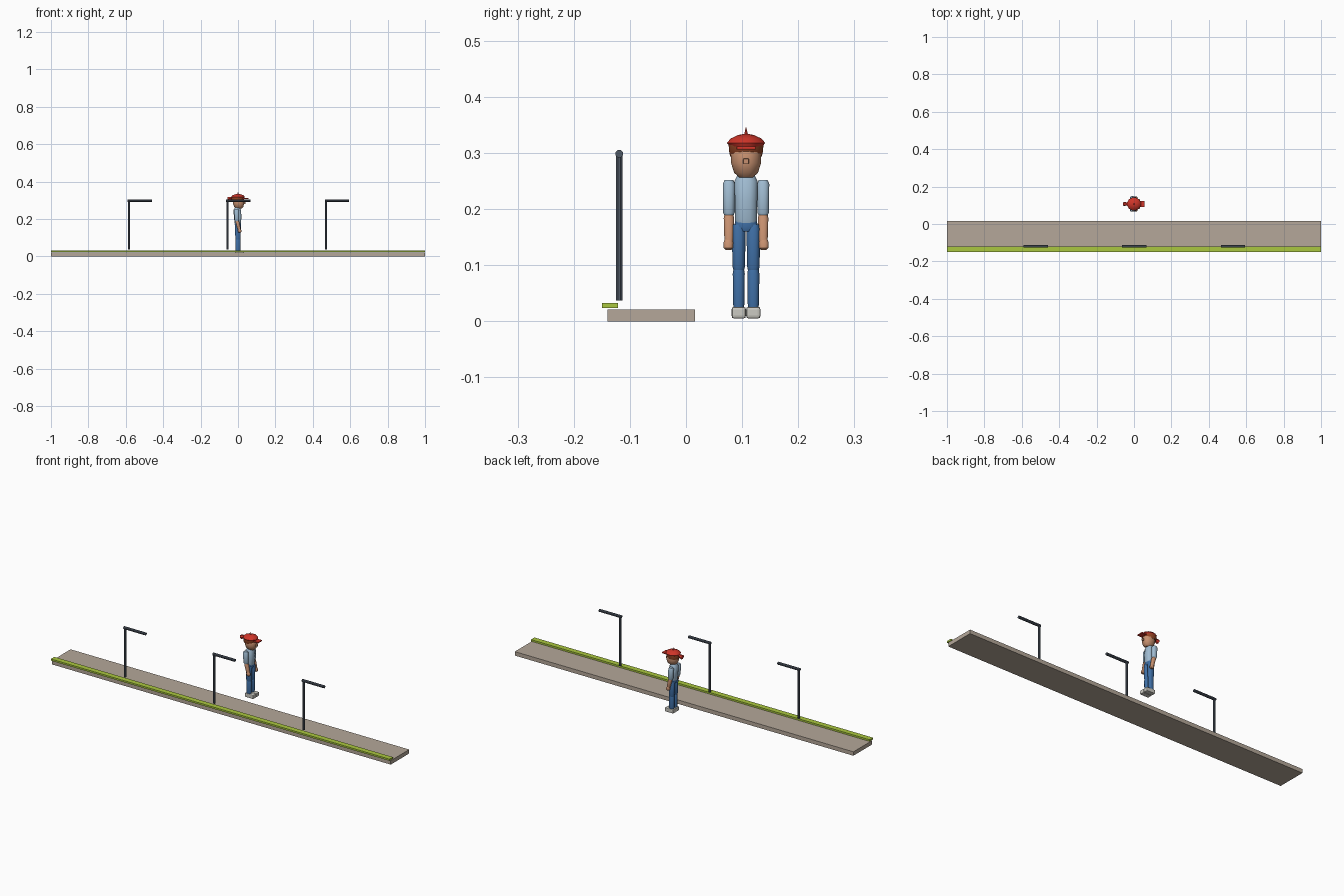
import bpy, bmesh, math
from mathutils import Matrix, Vector


def material(name, rgb):
    m = bpy.data.materials.new(name)
    m.diffuse_color = (*rgb, 1)
    return m


STONE = material("taupe stone", (0.46, 0.39, 0.32))
GREEN = material("lime green", (0.40, 0.57, 0.05))
SLATE = material("slate metal", (0.08, 0.10, 0.13))
RED = material("cap red", (0.62, 0.035, 0.022))
SKIN = material("skin", (0.57, 0.28, 0.16))
SHIRT = material("light blue cloth", (0.35, 0.50, 0.64))
DENIM = material("denim blue", (0.05, 0.16, 0.38))
SHOE = material("shoe grey", (0.60, 0.59, 0.54))
HAIR = material("rust hair", (0.30, 0.06, 0.018))


def finish(name, bm, mat, smooth=False):
    bmesh.ops.recalc_face_normals(bm, faces=bm.faces)
    me = bpy.data.meshes.new(name)
    bm.to_mesh(me)
    bm.free()
    me.materials.append(mat)
    ob = bpy.data.objects.new(name, me)
    bpy.context.collection.objects.link(ob)
    if smooth:
        bpy.context.view_layer.objects.active = ob
        ob.select_set(True)
        bpy.ops.object.shade_smooth_by_angle(angle=math.radians(40))
        ob.select_set(False)
    return ob


def box(name, lo, hi, mat, bevel=0):
    lo, hi = Vector(lo), Vector(hi)
    bm = bmesh.new()
    bmesh.ops.create_cube(bm, size=1, matrix=Matrix.Translation((lo + hi) / 2)
                          @ Matrix.Diagonal((*(hi - lo), 1)))
    if bevel:
        bmesh.ops.bevel(bm, geom=bm.edges[:], offset=bevel, segments=2,
                        profile=0.6, affect='EDGES')
    return finish(name, bm, mat)


def tube(name, a, b, r, mat, r2=None, sides=8):
    a, b = Vector(a), Vector(b)
    bm = bmesh.new()
    rot = (b - a).to_track_quat('Z', 'Y').to_matrix().to_4x4()
    spin = Matrix.Rotation(math.pi / sides, 4, 'Z')
    bmesh.ops.create_cone(bm, cap_ends=True, segments=sides, radius1=r,
                          radius2=r if r2 is None else r2, depth=(b - a).length,
                          matrix=Matrix.Translation((a + b) / 2) @ rot @ spin)
    return finish(name, bm, mat)


def loft(name, rings, y, mat, sides=12, square=0.75):
    """Stack of rounded rings: (z, centre x, half depth x, half width y)."""
    bm = bmesh.new()
    loops = []
    for z, cx, rx, ry in rings:
        row = []
        for i in range(sides):
            t = math.tau * (i + 0.5) / sides
            c, s = math.cos(t), math.sin(t)
            row.append(bm.verts.new((
                cx + rx * math.copysign(abs(c) ** square, c),
                y + ry * math.copysign(abs(s) ** square, s), z)))
        loops.append(row)
    for lo, hi in zip(loops, loops[1:]):
        for i in range(sides):
            j = (i + 1) % sides
            bm.faces.new((lo[i], lo[j], hi[j], hi[i]))
    bm.faces.new(loops[0][::-1])
    bm.faces.new(loops[-1])
    return finish(name, bm, mat, True)


# Platform slab and raised edging
box("platform", (-1, -0.14, 0), (1, 0.016, 0.021), STONE)
box("green_edging", (-1, -0.15, 0.024), (1, -0.121, 0.033), GREEN)

# Lamp posts with arms
for i, x in enumerate((-0.583, -0.056, 0.471)):
    tube(f"lamp_post_{i}", (x, -0.119, 0.037), (x, -0.119, 0.300), 0.0066, SLATE)
    tube(f"lamp_arm_{i}", (x - 0.007, -0.119, 0.2985), (x + 0.123, -0.119, 0.2985),
         0.0073, SLATE)

# Standing figure, facing +x
Y = 0.107
for side, s in (("right", -1), ("left", 1)):
    leg = Y + s * 0.013
    arm = Y + s * 0.0305
    box(f"{side}_shoe", (-0.017, leg - 0.0127, 0.005), (0.033, leg + 0.0127, 0.026),
        SHOE, 0.005)
    loft(f"{side}_shin", [(0.025, 0, 0.012, 0.0095), (0.033, 0, 0.013, 0.0105),
                          (0.085, 0, 0.014, 0.011), (0.094, 0, 0.012, 0.0095)],
         leg, DENIM)
    loft(f"{side}_thigh", [(0.090, 0, 0.012, 0.0095), (0.098, 0, 0.0145, 0.0115),
                           (0.165, -0.001, 0.0165, 0.0125),
                           (0.173, -0.001, 0.014, 0.011)], leg, DENIM)
    loft(f"{side}_sleeve", [(0.188, -0.006, 0.010, 0.008), (0.194, -0.006, 0.0125, 0.0107),
                            (0.245, -0.008, 0.0135, 0.0112),
                            (0.252, -0.008, 0.010, 0.008)], arm, SHIRT)
    loft(f"{side}_forearm", [(0.143, 0.007, 0.008, 0.0075), (0.150, 0.005, 0.009, 0.0085),
                             (0.184, -0.003, 0.0105, 0.0095),
                             (0.191, -0.005, 0.009, 0.008)], arm, SKIN)
    loft(f"{side}_hand", [(0.127, 0.009, 0.006, 0.005), (0.131, 0.009, 0.0095, 0.0085),
                          (0.140, 0.008, 0.010, 0.009), (0.146, 0.007, 0.007, 0.007)],
         arm + s * 0.001, SKIN)

# Hips and torso
loft("hips", [(0.160, -0.001, 0.014, 0.018), (0.168, -0.001, 0.017, 0.022),
              (0.178, -0.001, 0.016, 0.020)], Y, DENIM)
loft("torso", [(0.174, -0.001, 0.016, 0.019), (0.182, -0.001, 0.018, 0.0205),
               (0.215, -0.002, 0.021, 0.0205), (0.250, -0.004, 0.020, 0.021),
               (0.262, -0.003, 0.012, 0.015)], Y, SHIRT)
tube("neck", (0, Y, 0.252), (0, Y, 0.272), 0.011, SKIN)

# Head, nose and hair
loft("head", [(0.256, 0.004, 0.015, 0.012), (0.265, 0.004, 0.025, 0.022),
              (0.282, 0.003, 0.031, 0.0275), (0.300, 0.002, 0.031, 0.0275),
              (0.316, 0.002, 0.024, 0.022)], Y, SKIN, 12, 0.9)
box("nose", (0.030, Y - 0.005, 0.280), (0.041, Y + 0.005, 0.290), SKIN, 0.0015)
loft("hair", [(0.294, -0.004, 0.029, 0.029), (0.302, -0.002, 0.034, 0.031),
              (0.314, -0.001, 0.034, 0.032)], Y, HAIR, 12, 0.9)

# Cap: lens-shaped crown, visor, back knot and top spike
loft("cap_crown", [(0.309, 0, 0.034, 0.028), (0.318, 0, 0.038, 0.0355),
                   (0.326, 0, 0.032, 0.028), (0.332, 0, 0.018, 0.015),
                   (0.334, 0, 0.006, 0.005)], Y, RED, 12, 1.0)
box("cap_visor", (0.026, Y - 0.017, 0.306), (0.056, Y + 0.017, 0.312), RED, 0.002)
tube("cap_knot", (-0.030, Y, 0.314), (-0.055, Y, 0.306), 0.006, RED, 0.012, 6)
tube("cap_spike", (0, Y, 0.331), (0, Y, 0.346), 0.0045, RED, 0.0004, 6)
